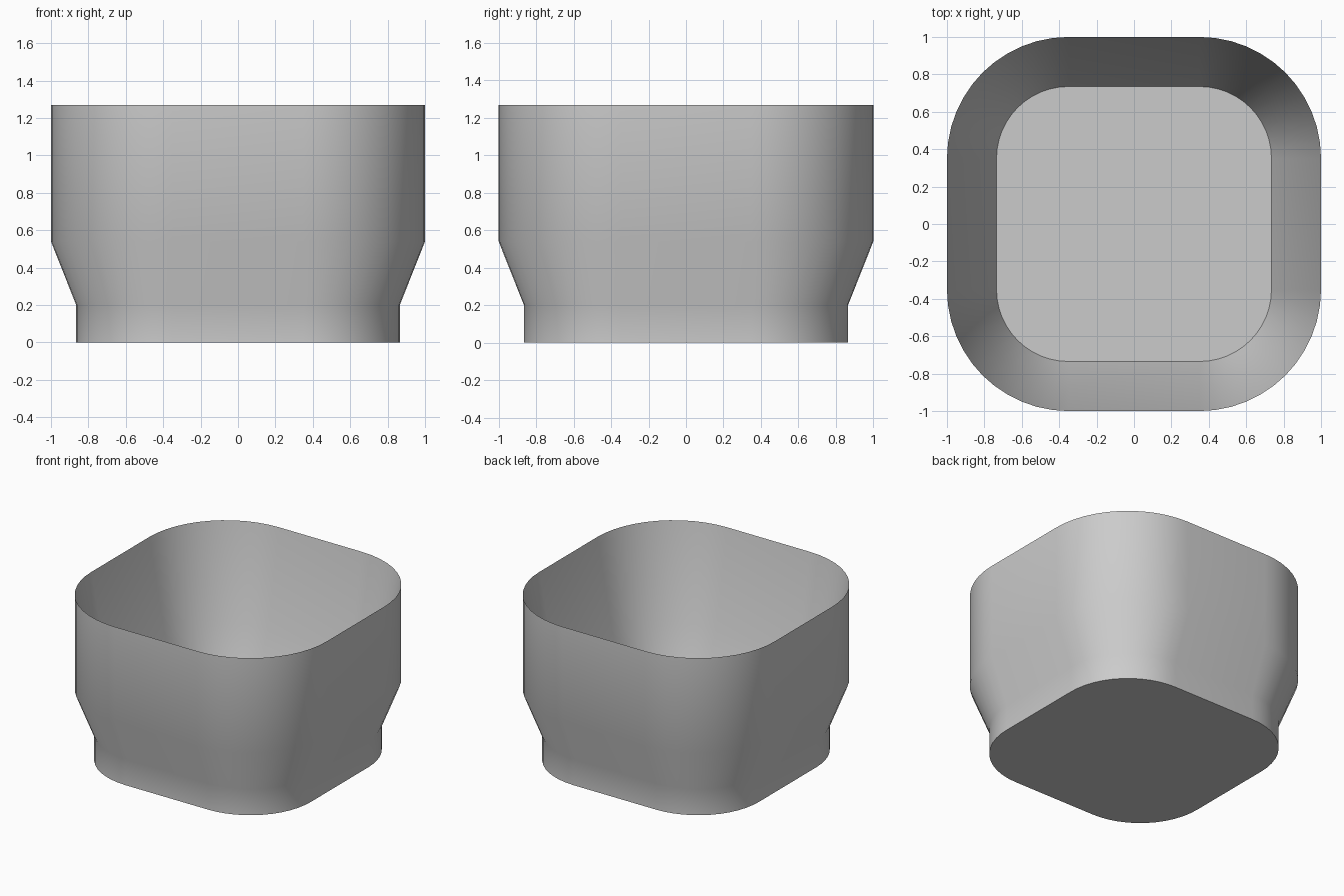
import bpy
import bmesh
from math import cos, sin, pi

cube = bpy.data.objects.get("Cube")
if cube:
    bpy.data.objects.remove(cube, do_unlink=True)

CORNER = 0.35   # distance of each corner arc's centre from the middle
STEPS = 12      # segments per rounded corner

grey = bpy.data.materials.new("plain_grey")
grey.use_nodes = True
colour = (0.6, 0.6, 0.6, 1)
grey.diffuse_color = colour
grey.node_tree.nodes["Principled BSDF"].inputs["Base Color"].default_value = colour


def rounded_square(bm, half, z):
    """Ring of vertices round a square with arc corners."""
    ring = []
    radius = half - CORNER
    for quarter, (sx, sy) in enumerate([(1, 1), (-1, 1), (-1, -1), (1, -1)]):
        for i in range(STEPS + 1):
            a = (quarter + i / STEPS) * pi / 2
            ring.append(bm.verts.new((sx * CORNER + radius * cos(a),
                                      sy * CORNER + radius * sin(a), z)))
    return ring


# Wall profile (half width, height): outside upwards, over the thin rim, inside down
profile = [(0.865, 0), (0.865, 0.2), (1, 0.54), (1, 1.27),
           (0.865, 0.54), (0.735, 0.2)]

bm = bmesh.new()
rings = [rounded_square(bm, half, z) for half, z in profile]
for low, high in zip(rings, rings[1:]):
    for i in range(len(low)):
        j = (i + 1) % len(low)
        bm.faces.new((low[i], low[j], high[j], high[i]))

# Underside and inner floor
bm.faces.new(rings[0][::-1])
bm.faces.new(rings[-1])
bmesh.ops.recalc_face_normals(bm, faces=bm.faces)

mesh = bpy.data.meshes.new("square_cup")
bm.to_mesh(mesh)
bm.free()
mesh.materials.append(grey)
cup = bpy.data.objects.new("square_cup", mesh)
bpy.context.collection.objects.link(cup)

# Smooth walls with crisp rim, base and floor edges
bpy.ops.object.select_all(action="DESELECT")
cup.select_set(True)
bpy.context.view_layer.objects.active = cup
bpy.ops.object.shade_smooth_by_angle(angle=pi / 6)
